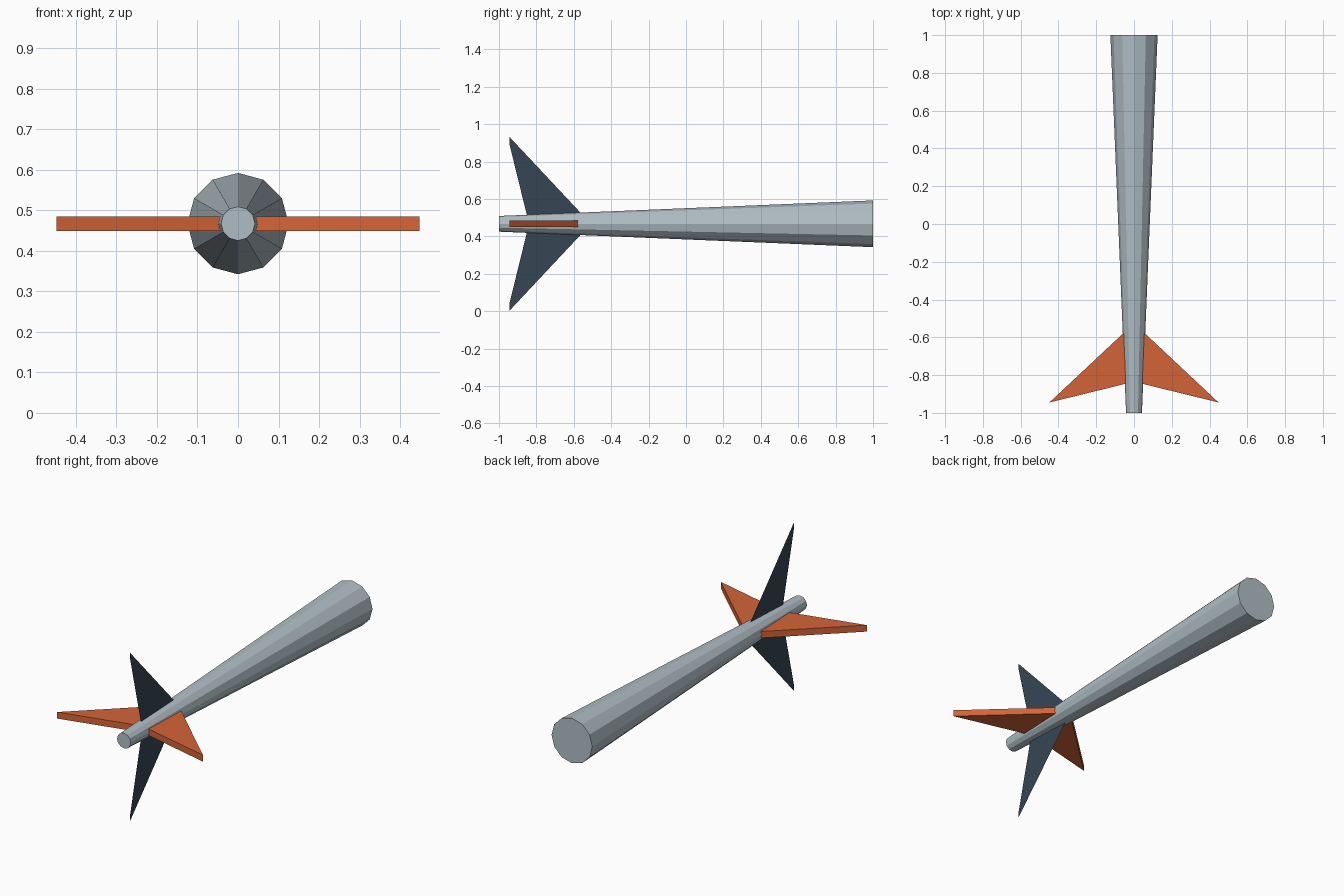
import bpy, bmesh, math
from mathutils import Vector, Matrix

cube = bpy.data.objects.get("Cube")
if cube:
    bpy.data.objects.remove(cube, do_unlink=True)

AXIS_Z = 0.467   # height of the body axis
HALF = 0.018     # half thickness of the wings


def material(name, rgb):
    linear = [((c / 255 + 0.055) / 1.055) ** 2.4 for c in rgb]
    m = bpy.data.materials.new(name)
    m.use_nodes = True
    m.diffuse_color = (*linear, 1)
    m.node_tree.nodes["Principled BSDF"].inputs["Base Color"].default_value = (*linear, 1)
    return m


def add_object(name, bm, mat):
    mesh = bpy.data.meshes.new(name)
    bm.to_mesh(mesh)
    bm.free()
    mesh.materials.append(mat)
    obj = bpy.data.objects.new(name, mesh)
    bpy.context.collection.objects.link(obj)
    return obj


grey = material("pale grey", (176, 190, 197))
orange = material("burnt orange", (212, 100, 55))
slate = material("dark slate", (54, 70, 84))

# Tapered twelve-sided body lying along y, narrow end at the front
bm = bmesh.new()
bmesh.ops.create_cone(bm, cap_ends=True, segments=12, radius1=0.125, radius2=0.042, depth=2)
bmesh.ops.transform(bm, verts=bm.verts,
                    matrix=Matrix.Translation((0, 0, AXIS_Z)) @ Matrix.Rotation(math.pi / 2, 4, "X"))
add_object("body", bm, grey)

# Swept fin outline: distance out from the axis, then y
ROOT_FRONT, TIP, ROOT_BACK = (0, -0.835), (0.448, -0.945), (0, -0.525)

for side, label in ((1, "left"), (-1, "right")):
    # Thick horizontal wing
    bm = bmesh.new()
    base = [bm.verts.new((side * d, y, AXIS_Z - HALF)) for d, y in (ROOT_FRONT, TIP, ROOT_BACK)]
    face = bm.faces.new(base)
    new = bmesh.ops.extrude_face_region(bm, geom=[face])["geom"]
    bmesh.ops.translate(bm, vec=Vector((0, 0, 2 * HALF)),
                        verts=[v for v in new if isinstance(v, bmesh.types.BMVert)])
    bmesh.ops.recalc_face_normals(bm, faces=bm.faces)
    add_object(label + "_wing", bm, orange)

for side, label in ((1, "upper"), (-1, "lower")):
    # Flat vertical fin with a short blunt tip
    bm = bmesh.new()
    outline = [(ROOT_FRONT, -HALF), (TIP, -HALF), (TIP, HALF), (ROOT_BACK, HALF), (ROOT_BACK, -HALF)]
    bm.faces.new([bm.verts.new((0, y, AXIS_Z + side * (d + shift))) for (d, y), shift in outline])
    add_object(label + "_fin", bm, slate)
